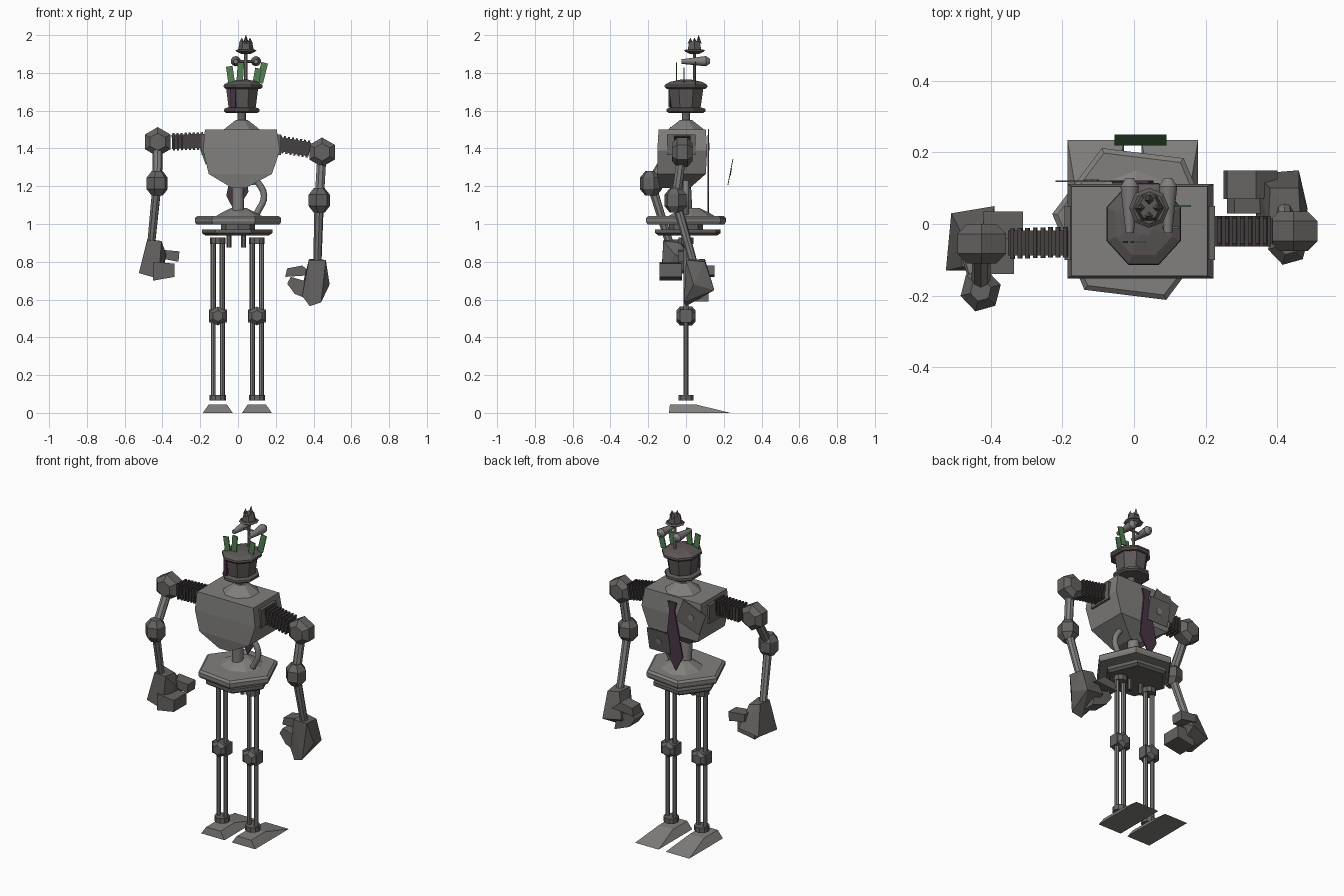
import bpy, bmesh, math
from mathutils import Vector, Matrix

if "Cube" in bpy.data.objects:
    bpy.data.objects.remove(bpy.data.objects["Cube"], do_unlink=True)


def material(name, r, g, b):
    m = bpy.data.materials.new(name)
    m.use_nodes = True
    m.diffuse_color = (r, g, b, 1)
    m.node_tree.nodes["Principled BSDF"].inputs["Base Color"].default_value = (r, g, b, 1)
    return m


STEEL = material("steel grey", .22, .215, .205)
IRON = material("iron grey", .13, .125, .12)
DARK = material("dark ribbed metal", .06, .052, .05)
HAT = material("hat brown grey", .11, .098, .096)
GREEN = material("paper green", .09, .22, .09)
TIE = material("tie purple", .065, .035, .06)


def finish(name, bm, *mats, smooth=False):
    bmesh.ops.recalc_face_normals(bm, faces=bm.faces)
    me = bpy.data.meshes.new(name)
    bm.to_mesh(me)
    bm.free()
    ob = bpy.data.objects.new(name, me)
    bpy.context.collection.objects.link(ob)
    for m in mats:
        me.materials.append(m)
    if smooth:
        bpy.ops.object.select_all(action='DESELECT')
        ob.select_set(True)
        bpy.context.view_layer.objects.active = ob
        bpy.ops.object.shade_smooth_by_angle(angle=math.radians(40))
    return ob


def lathe(name, profile, centre, mat, sides=8, turn=0, squash=1, smooth=False):
    """Stack of regular rings; profile is (radius, z) pairs."""
    bm = bmesh.new()
    rings = []
    for r, z in profile:
        angles = [math.radians(turn) + math.tau * i / sides for i in range(sides)]
        rings.append([bm.verts.new((centre[0] + r * math.cos(a),
                                    centre[1] + r * squash * math.sin(a), z)) for a in angles])
    for lo, hi in zip(rings, rings[1:]):
        for i in range(sides):
            j = (i + 1) % sides
            bm.faces.new((lo[i], lo[j], hi[j], hi[i]))
    bm.faces.new(rings[0])
    bm.faces.new(rings[-1])
    return finish(name, bm, mat, smooth=smooth)


def rod(name, a, b, r1, r2, mat, sides=8, smooth=True):
    a, b = Vector(a), Vector(b)
    bm = bmesh.new()
    bmesh.ops.create_cone(bm, cap_ends=True, segments=sides, radius1=r1, radius2=r2,
                          depth=(b - a).length)
    q = (b - a).to_track_quat('Z', 'Y').to_matrix().to_4x4()
    bm.transform(Matrix.Translation((a + b) / 2) @ q)
    return finish(name, bm, mat, smooth=smooth)


def hull(name, points, mat):
    bm = bmesh.new()
    verts = [bm.verts.new(p) for p in points]
    bmesh.ops.convex_hull(bm, input=verts)
    return finish(name, bm, mat)


def block(name, centre, size, mat, tilt=0, axis='Y'):
    bm = bmesh.new()
    bmesh.ops.create_cube(bm, size=1)
    bm.transform(Matrix.Translation(centre) @ Matrix.Rotation(math.radians(tilt), 4, axis)
                 @ Matrix.Diagonal((*size, 1)))
    return finish(name, bm, mat)


def joint(name, c, r, mat, depth=.11):
    """Chunky bevelled hexagonal joint with its axle along y."""
    bm = bmesh.new()
    bmesh.ops.create_cone(bm, cap_ends=True, segments=6, radius1=r, radius2=r, depth=depth)
    bmesh.ops.bevel(bm, geom=[e for e in bm.edges if abs(e.verts[0].co.z - e.verts[1].co.z) < .001],
                    offset=r * .35, segments=1, affect='EDGES')
    bm.transform(Matrix.Translation(c) @ Matrix.Rotation(math.pi / 2, 4, 'X'))
    return finish(name, bm, mat)


# Legs: wedge feet, ankles, paired rods, knees and hip caps
for side, x in (("right", -.107), ("left", .1)):
    bottom = [(x + s * .079, y, 0) for s in (-1, 1) for y in (-.09, .235)]
    top = [(x + s * .048, y, .045) for s in (-1, 1) for y in (-.085, .05)]
    hull(f"{side}_foot", bottom + top, STEEL)
    lathe(f"{side}_ankle", [(.043, .065), (.043, .095)], (x, 0), IRON, 10)
    lathe(f"{side}_hip_cap", [(.041, .895), (.041, .928)], (x, 0), IRON, 10)
    joint(f"{side}_knee", (x, 0, .513), .05, IRON, .1)
    block(f"{side}_knee_band", (x, 0, .513), (.095, .06, .07), IRON)
    for dx in (-.024, .024):
        rod(f"{side}_shin_rod", (x + dx, 0, .09), (x + dx, 0, .5), .013, .013, STEEL)
        rod(f"{side}_thigh_rod", (x + dx, 0, .5), (x + dx, 0, .9), .014, .014, STEEL)

# Pelvis: two hexagonal plates, hub, hanging pegs and cone
lathe("lower_pelvis_plate", [(.17, .94), (.188, .952), (.188, .972)], (-.005, .01), IRON, 6, -7)
lathe("pelvis_hub", [(.09, .965), (.09, 1.01)], (0, 0), IRON, 8)
lathe("upper_pelvis_plate", [(.222, .998), (.23, 1.012), (.23, 1.032), (.215, 1.043)],
      (0, 0), STEEL, 6, -7)
lathe("pelvis_cone", [(.125, 1.04), (.095, 1.058), (.04, 1.085)], (.005, .03), STEEL, 8)
for x in (-.048, .03):
    lathe("pelvis_peg", [(.013, .875), (.013, .95)], (x, 0), IRON, 6)

# Spine and bent side pipe
rod("spine", (0, 0, 1.06), (0, -.01, 1.25), .034, .034, STEEL, 10)
curve = bpy.data.curves.new("side_pipe", 'CURVE')
curve.dimensions = '3D'
curve.bevel_depth = .017
curve.bevel_resolution = 2
curve.resolution_u = 5
spline = curve.splines.new('BEZIER')
path = [(.1, 0, 1.055), (.138, 0, 1.15), (.085, 0, 1.25)]
spline.bezier_points.add(len(path) - 1)
for p, co in zip(spline.bezier_points, path):
    p.co = co
    p.handle_left_type = p.handle_right_type = 'AUTO'
curve.materials.append(STEEL)
bpy.context.collection.objects.link(bpy.data.objects.new("side_pipe", curve))

# Torso: shield shaped shell
shell = []
for x0, x1, y0, y1, z in ((-.175, .205, -.145, .105, 1.5), (-.185, .222, -.152, .112, 1.39),
                          (-.155, .18, -.152, .105, 1.265), (-.03, .04, -.14, .02, 1.19)):
    shell += [(x, y, z) for x in (x0, x1) for y in (y0, y1)]
hull("torso", shell, STEEL)
for x in (-.182, .214):
    block("shoulder_socket", (x, -.025, 1.42), (.025, .15, .11), IRON)

# Neck and head
lathe("neck_collar", [(.105, 1.498), (.09, 1.51), (.035, 1.55)], (.02, 0), STEEL, 8, 22.5)
lathe("neck", [(.022, 1.54), (.022, 1.6)], (.02, 0), IRON, 10, smooth=True)
lathe("chin_plate", [(.09, 1.588), (.102, 1.597), (.1, 1.61), (.08, 1.617)], (.02, 0), HAT, 8, 22.5, 1.1)
lathe("head", [(.077, 1.612), (.092, 1.72)], (.022, 0), HAT, 8, 22.5, 1.08)
lathe("hat_brim", [(.1, 1.715), (.112, 1.726), (.11, 1.737), (.085, 1.752), (.03, 1.764)],
      (.027, 0), HAT, 8, 22.5, 1.1)
block("face_stripe", (-.025, -.083, 1.667), (.03, .008, .1), TIE, -25, 'Z')

# Paper strips tucked in the hat
for x, y, z, w, h, tilt in ((-.04, -.05, 1.79, .035, .09, -8), (.012, -.05, 1.8, .034, .11, 4),
                            (.128, .05, 1.8, .036, .11, 14), (.1, -.01, 1.78, .034, .09, 10)):
    block("paper_strip", (x, y, z), (w, .006, h), GREEN, tilt)

# Antenna with two cones and a spiked cup
top = (.042, .045)
lathe("antenna", [(.009, 1.75), (.009, 1.93)], top, STEEL, 8)
rod("cone_crossbar", (-.012, .05, 1.86), (.097, .05, 1.86), .007, .007, STEEL, 6)
for x in (-.012, .095):
    rod("head_cone", (x, -.025, 1.86), (x, .105, 1.862), .012, .027, STEEL, 10)
    rod("head_cone_cap", (x, .105, 1.862), (x, .128, 1.862), .027, .012, STEEL, 10)
lathe("cup_brim", [(.025, 1.9), (.056, 1.917), (.045, 1.925)], top, HAT, 8)
lathe("cup", [(.042, 1.92), (.032, 1.965)], top, HAT, 6)
for i in range(4):
    a = math.tau * i / 4
    c = (top[0] + .022 * math.cos(a), top[1] + .022 * math.sin(a))
    rod("cup_spike", (*c, 1.955), (*c, 2 if i == 1 else 1.985), .016, .001, HAT, 4, False)

# Arms: ribbed shoulder boxes, joints and rods
arms = {
    "right": [(-.18, -.05, 1.44), (-.35, -.055, 1.435), (-.425, -.055, 1.435),
              (-.428, -.185, 1.215), (-.46, -.085, .89)],
    "left": [(.21, -.02, 1.425), (.38, -.02, 1.395), (.445, -.02, 1.38),
             (.43, -.055, 1.125), (.42, .04, .79)],
}
for side, (inner, outer, shoulder, elbow, wrist) in arms.items():
    a, b = Vector(inner), Vector(outer)
    tilt = -math.degrees(math.atan2(b.z - a.z, b.x - a.x))
    block(f"{side}_shoulder_box", (a + b) / 2, ((b - a).length, .07, .075), DARK, tilt)
    for i in range(8):
        block(f"{side}_shoulder_rib", a.lerp(b, (i + .5) / 8), (.011, .085, .092), DARK, tilt)
    joint(f"{side}_shoulder", shoulder, .078, IRON, .11)
    rod(f"{side}_upper_arm", shoulder, elbow, .026, .026, STEEL, 8)
    lathe(f"{side}_elbow", [(.03, elbow[2] - .065), (.058, elbow[2] - .03),
                            (.058, elbow[2] + .03), (.03, elbow[2] + .065)], elbow, IRON, 6, 15, 1.05)
    rod(f"{side}_forearm", elbow, wrist, .025, .022, STEEL, 8)

# Hands: faceted palm, curled fingers and thumb
hull("right_palm", [(-.48, -.12, .915), (-.405, -.12, .91), (-.48, -.03, .92), (-.405, -.03, .9),
                    (-.525, -.13, .74), (-.42, -.13, .71), (-.51, .03, .75), (-.39, .05, .78),
                    (-.38, -.06, .84)], IRON)
hull("right_fingers", [(x, y, z) for x, z in ((-.45, .7), (-.335, .72), (-.335, .79), (-.45, .8))
                       for y in (-.14, -.02)], IRON)
hull("right_thumb", [(x, y, z) for x, z in ((-.42, .82), (-.315, .8), (-.31, .855), (-.42, .865))
                     for y in (-.04, .035)], IRON)
hull("left_palm", [(.375, .0, .81), (.465, .0, .81), (.38, .1, .815), (.46, .1, .8),
                   (.485, .04, .68), (.44, -.01, .585), (.38, .0, .565), (.46, .15, .65),
                   (.34, .14, .67), (.34, .02, .62)], IRON)
hull("left_fingers", [(x, y, z) for x, z in ((.26, .685), (.3, .63), (.4, .59), (.38, .69), (.28, .72))
                      for y in (.03, .12)], IRON)
hull("left_thumb", [(x, y, z) for x, z in ((.25, .72), (.26, .765), (.34, .78), (.4, .73))
                    for y in (.07, .15)], IRON)

# Necktie on the +y side
bm = bmesh.new()
outline = [(-.02, 1.47), (.04, 1.47), (.028, 1.42), (.055, 1.17), (-.015, 1.06), (-.062, 1.15), (-.006, 1.42)]
face = bm.faces.new([bm.verts.new((x, .113, z)) for x, z in outline])
new = bmesh.ops.extrude_face_region(bm, geom=[face])["geom"]
bmesh.ops.translate(bm, vec=(0, .008, 0), verts=[v for v in new if isinstance(v, bmesh.types.BMVert)])
finish("necktie", bm, TIE)


# Two loose notes: grey with a pale spot on one face, green on the other
def note(centre, w, h, roll, pitch):
    place = (Matrix.Translation(centre) @ Matrix.Rotation(math.radians(pitch), 4, 'X')
             @ Matrix.Rotation(math.radians(roll), 4, 'Y'))
    bm = bmesh.new()
    bmesh.ops.create_cube(bm, size=1)
    bm.transform(Matrix.Diagonal((w, .004, h, 1)))
    bm.normal_update()
    for f in bm.faces:
        f.material_index = int(f.normal.y < -.5)
    bm.transform(place)
    finish("loose_note", bm, IRON, GREEN)
    rod("note_spot", place @ Vector((0, .002, 0)), place @ Vector((0, .005, 0)), .02, .02, STEEL)


note((.018, .235, 1.275), .145, .14, 0, -11)
note((-.118, .119, 1.41), .165, .14, -20, 0)
